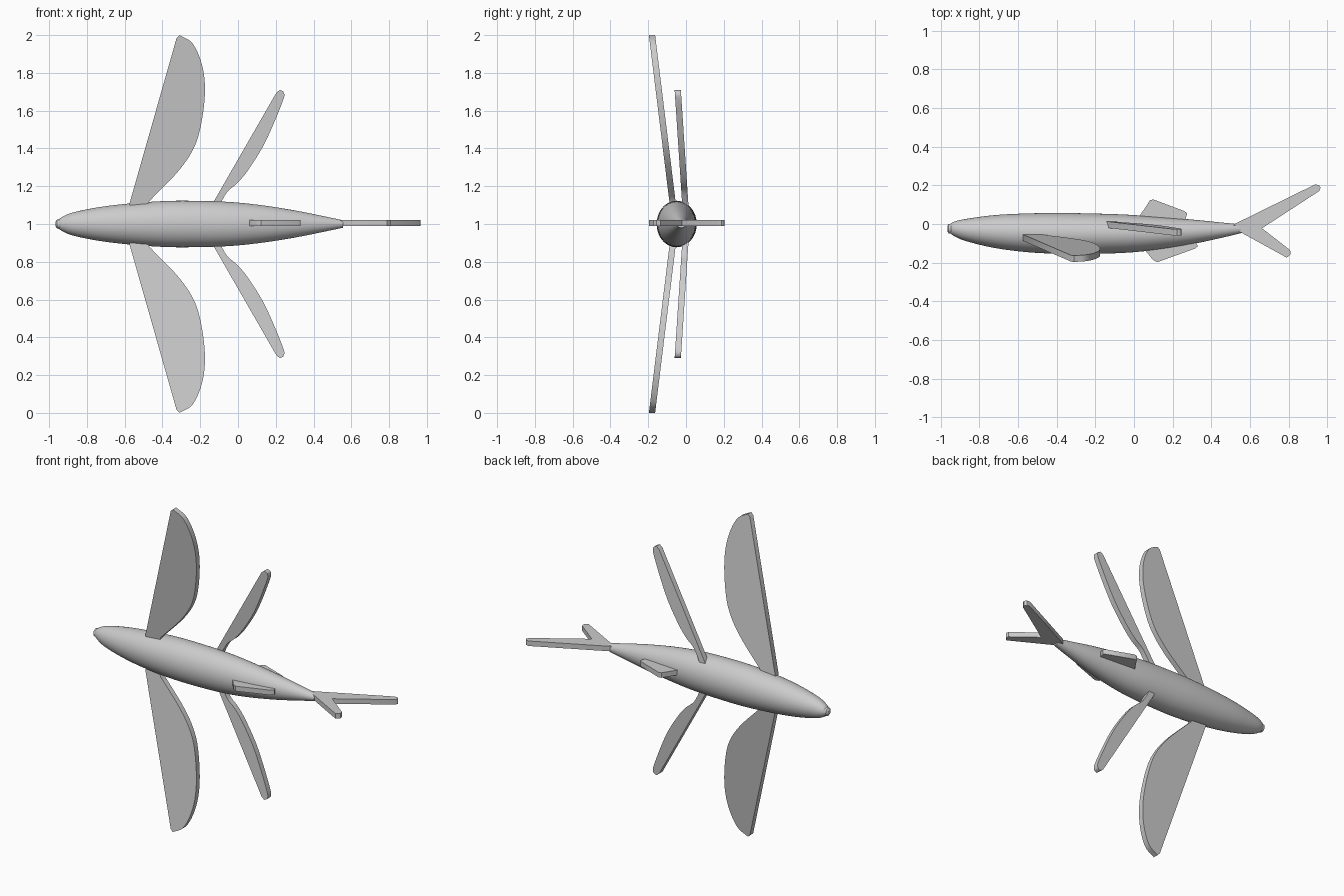
import bpy, bmesh, math
from mathutils import Vector

if "Cube" in bpy.data.objects:
    bpy.data.objects.remove(bpy.data.objects["Cube"])


def finish(bm, name, angle=35):
    bmesh.ops.recalc_face_normals(bm, faces=bm.faces)
    me = bpy.data.meshes.new(name)
    bm.to_mesh(me)
    bm.free()
    ob = bpy.data.objects.new(name, me)
    bpy.context.collection.objects.link(ob)
    bpy.ops.object.select_all(action='DESELECT')
    ob.select_set(True)
    bpy.context.view_layer.objects.active = ob
    bpy.ops.object.shade_smooth_by_angle(angle=math.radians(angle))
    return ob


def spline(pts, steps=6):
    """Catmull-Rom through the points, ends included."""
    p = [Vector(q) for q in pts]
    p = [2 * p[0] - p[1]] + p + [2 * p[-1] - p[-2]]
    out = []
    for a, b, c, d in zip(p, p[1:], p[2:], p[3:]):
        for i in range(steps):
            t = i / steps
            out.append(0.5 * (2 * b + (c - a) * t + (2 * a - 5 * b + 4 * c - d) * t * t
                              + (3 * b - a - 3 * c + d) * t ** 3))
    return out + [p[-2]]


def plate(name, outline, place, offset):
    """Flat fin: the outline placed in space and thickened along offset."""
    bm = bmesh.new()
    verts = [bm.verts.new(place(u, v)) for u, v in outline]
    face = bm.faces.new(verts)
    ext = bmesh.ops.extrude_face_region(bm, geom=[face])
    moved = [g for g in ext['geom'] if isinstance(g, bmesh.types.BMVert)]
    bmesh.ops.translate(bm, verts=moved, vec=offset)
    return finish(bm, name)


# Body: elliptical rings along x as (x, half height z, low y, high y)
stations = [(-0.95, 0.022, -0.048, 0.0), (-0.93, 0.038, -0.062, 0.012),
            (-0.87, 0.062, -0.088, 0.026), (-0.73, 0.09, -0.122, 0.045),
            (-0.57, 0.109, -0.144, 0.054), (-0.4, 0.121, -0.154, 0.057),
            (-0.25, 0.123, -0.155, 0.055), (-0.05, 0.117, -0.149, 0.049),
            (0.12, 0.1, -0.133, 0.037), (0.3, 0.072, -0.104, 0.023),
            (0.45, 0.042, -0.072, 0.008), (0.555, 0.02, -0.047, -0.002)]


def loft(name, rings, n=48):
    bm = bmesh.new()
    loops = []
    for x, rz, y0, y1 in rings:
        loops.append([bm.verts.new((x, (y0 + y1) / 2 + (y1 - y0) / 2 * math.cos(2 * math.pi * i / n),
                                    1 + rz * math.sin(2 * math.pi * i / n))) for i in range(n)])
    for a, b in zip(loops, loops[1:]):
        for i in range(n):
            j = (i + 1) % n
            bm.faces.new((a[i], a[j], b[j], b[i]))
    bm.faces.new(loops[0])
    bm.faces.new(loops[-1])
    return finish(bm, name)


def smooth_rings(rings):
    low = spline([(r[0], r[1], 0) for r in rings], 4)
    side = spline([(r[0], r[2], r[3]) for r in rings], 4)
    return [(a.x, a.y, b.y, b.z) for a, b in zip(low, side)]


loft("body", smooth_rings(stations))
loft("nose_tip", [(-0.965, 0.014, -0.038, -0.010), (-0.958, 0.024, -0.048, 0.0),
                  (-0.935, 0.027, -0.051, 0.003)], 24)

# Large front fins and slim rear fins, one pair each, outlines in (x, distance from centre)
front_fin = [(-0.57, 0.085), (-0.574, 0.11), (-0.325, 0.985)] + \
    [tuple(v) for v in spline([(-0.31, 1.0), (-0.24, 0.955), (-0.19, 0.84), (-0.175, 0.70),
                               (-0.195, 0.53), (-0.235, 0.40), (-0.32, 0.275),
                               (-0.47, 0.12)])] + [(-0.48, 0.085)]
rear_fin = [(-0.145, 0.09), (0.203, 0.695)] + \
    [tuple(v) for v in spline([(0.222, 0.71), (0.243, 0.695), (0.235, 0.645), (0.145, 0.435),
                               (0.06, 0.295), (0.0, 0.22), (-0.055, 0.172),
                               (-0.09, 0.115)], 5)] + [(-0.10, 0.09)]
for label, s in (("upper", 1), ("lower", -1)):
    plate(f"front_fin_{label}", front_fin,
          lambda x, r: (x, -0.087 - 0.123 * (r - 0.11), 1 + s * r), (0, 0.033, 0))
    plate(f"rear_fin_{label}", rear_fin,
          lambda x, r: (x, -0.02 - 0.066 * (r - 0.1), 1 + s * r), (0, 0.033, 0))

# Small mid fins and forked tail lie flat in the x-y plane
flat = lambda x, y: (x, y, 0.989)
up = (0, 0, 0.031)
plate("back_fin", [(0.0, 0.0), (0.065, 0.095), (0.083, 0.123), (0.1, 0.127), (0.26, 0.067),
                   (0.275, 0.055), (0.268, 0.03), (0.25, 0.0)], flat, up)
plate("belly_fin", [(0.02, -0.08), (0.065, -0.145), (0.1, -0.188), (0.122, -0.197),
                    (0.315, -0.127), (0.33, -0.115), (0.32, -0.095), (0.29, -0.07)], flat, up)
plate("tail_fin", [(0.5, -0.02), (0.52, 0.0), (0.935, 0.204), (0.955, 0.202), (0.965, 0.188),
                   (0.957, 0.17), (0.662, -0.022), (0.807, -0.135), (0.81, -0.155),
                   (0.79, -0.174), (0.55, -0.042)], flat, up)
